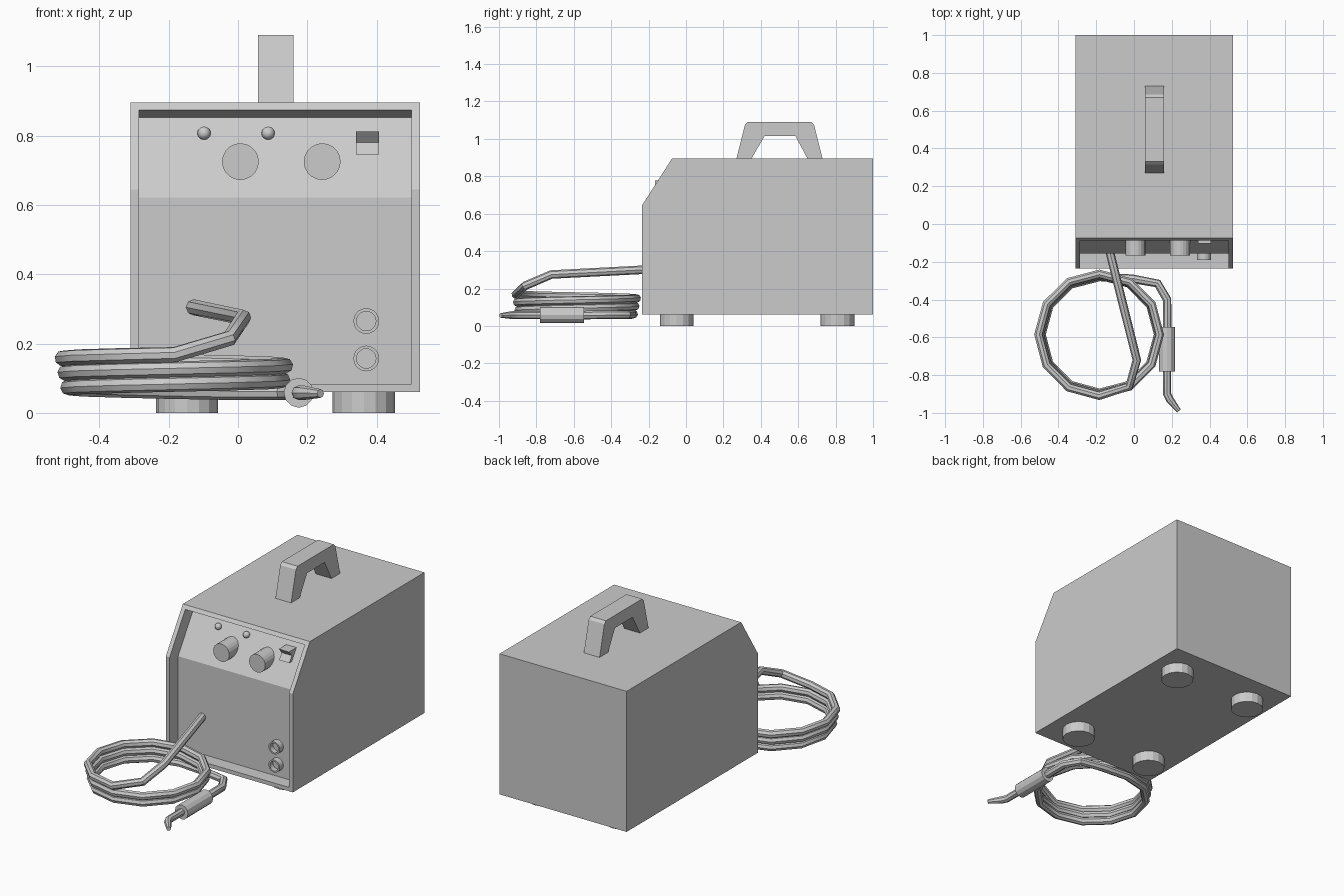
import bpy, bmesh, math
from mathutils import Matrix, Vector

cube = bpy.data.objects.get("Cube")
if cube:
    bpy.data.objects.remove(cube, do_unlink=True)

grey = bpy.data.materials.new("plain grey")
grey.use_nodes = True
COLOUR = (0.6, 0.6, 0.6, 1)
grey.diffuse_color = COLOUR
grey.node_tree.nodes["Principled BSDF"].inputs["Base Color"].default_value = COLOUR


def finish(bm, name, smooth=False):
    bmesh.ops.recalc_face_normals(bm, faces=bm.faces)
    mesh = bpy.data.meshes.new(name)
    bm.to_mesh(mesh)
    bm.free()
    mesh.materials.append(grey)
    if smooth:
        mesh.shade_smooth()
    obj = bpy.data.objects.new(name, mesh)
    bpy.context.collection.objects.link(obj)
    return obj


def prism(name, profile, x0, x1):
    """Extrude a (y, z) side profile across x."""
    bm = bmesh.new()
    face = bm.faces.new([bm.verts.new((x0, y, z)) for y, z in profile])
    out = bmesh.ops.extrude_face_region(bm, geom=[face])
    verts = [g for g in out["geom"] if isinstance(g, bmesh.types.BMVert)]
    bmesh.ops.translate(bm, verts=verts, vec=(x1 - x0, 0, 0))
    return finish(bm, name)


def cylinder(name, start, end, radius, sides, hollow=None):
    """Cylinder between two points; hollow = (wall, depth) sinks the end cap."""
    a, b = Vector(start), Vector(end)
    bm = bmesh.new()
    bmesh.ops.create_cone(bm, cap_ends=True, segments=sides, radius1=radius,
                          radius2=radius, depth=(b - a).length)
    turn = (b - a).to_track_quat('Z', 'Y').to_matrix().to_4x4()
    bmesh.ops.transform(bm, verts=bm.verts, matrix=Matrix.Translation((a + b) / 2) @ turn)
    if hollow:
        axis = (b - a).normalized()
        bm.normal_update()
        cap = max(bm.faces, key=lambda f: f.calc_center_median().dot(axis))
        bmesh.ops.inset_region(bm, faces=[cap], thickness=hollow[0])
        floor = bmesh.ops.extrude_discrete_faces(bm, faces=[cap])["faces"][0]
        bmesh.ops.translate(bm, verts=floor.verts, vec=-axis * hollow[1])
        # extrude_discrete_faces also builds the recess wall
    return finish(bm, name)


def tube(name, points, radius, scales=None):
    """Round tube along a straight-segment path."""
    curve = bpy.data.curves.new(name, 'CURVE')
    curve.dimensions = '3D'
    curve.bevel_depth = radius
    curve.bevel_resolution = 2
    curve.use_fill_caps = True
    spline = curve.splines.new('POLY')
    spline.points.add(len(points) - 1)
    for i, (pt, co) in enumerate(zip(spline.points, points)):
        pt.co = (*co, 1)
        pt.radius = scales[i] if scales else 1
    spline.use_smooth = True
    curve.materials.append(grey)
    obj = bpy.data.objects.new(name, curve)
    bpy.context.collection.objects.link(obj)
    bpy.ops.object.select_all(action='DESELECT')
    obj.select_set(True)
    bpy.context.view_layer.objects.active = obj
    bpy.ops.object.convert(target='MESH')
    bpy.ops.object.shade_smooth_by_angle(angle=math.radians(40))
    return obj


# Case with a sloped control face, recessed inside a thin rim
case = prism("case", [(-.235, .06), (-.235, .645), (-.075, .895), (1, .895), (1, .06)],
             -.31, .525)
cutter = prism("recess_cutter", [(-.155, .083), (-.155, .622), (-.007, .853),
                                 (-.088, .874), (-.3, .929), (-.3, .083)], -.285, .5)
cutter.hide_render = True
cut = case.modifiers.new("recess", 'BOOLEAN')
cut.operation = 'DIFFERENCE'
cut.solver = 'EXACT'
cut.object = cutter
bpy.ops.object.select_all(action='DESELECT')
case.select_set(True)
bpy.context.view_layer.objects.active = case
bpy.ops.object.modifier_apply(modifier=cut.name)
bpy.data.objects.remove(cutter, do_unlink=True)

# Carrying handle
prism("handle", [(.27, .894), (.315, 1.075), (.33, 1.09), (.67, 1.09), (.685, 1.075),
                 (.73, .894), (.65, .894), (.585, 1.015), (.42, 1.015), (.35, .894)],
      .057, .16)

# Feet
for side, x in (("right", -.147), ("left", .363)):
    for end, y in (("front", -.05), ("back", .81)):
        cylinder(f"{end}_{side}_foot", (x, y, .065), (x, y, 0), .09, 16)

# Control knobs and indicator lamps
for side, knob_x, lamp_x in (("right", .007, -.098), ("left", .243, .087)):
    cylinder(f"{side}_knob", (knob_x, -.04, .725), (knob_x, -.167, .725), .053, 20)
    bm = bmesh.new()
    bmesh.ops.create_uvsphere(bm, u_segments=16, v_segments=10, radius=.019)
    bmesh.ops.translate(bm, verts=bm.verts, vec=(lamp_x, -.045, .807))
    finish(bm, f"{side}_lamp", smooth=True)

# Rocker switch
prism("rocker_switch", [(-.02, .812), (-.103, .812), (-.075, .78), (-.1, .745), (-.06, .745)],
      .34, .407)

# Output sockets
for place, z in (("upper", .265), ("lower", .157)):
    cylinder(f"{place}_socket", (.37, -.14, z), (.37, -.19, z), .037, 20, hollow=(.009, .03))

# Cable: lead from the panel, coil on the floor, tail to the torch
path = [(-.13, -.14, .305), (.015, -.72, .275), (-.025, -.86, .215)]
TURNS, STEPS = 2.5, 12
for i in range(int(TURNS * STEPS) + 1):
    t = i / STEPS
    angle = -math.pi / 2 - math.tau * t
    r = .325 - .008 * t
    path.append((-.183 + r * math.cos(angle), -.585 + r * math.sin(angle), .168 - .042 * t))
path += [(-.01, -.29, .06), (.125, -.315, .06), (.175, -.4, .06), (.175, -.56, .058)]
tube("cable", path, .023)

# Torch grip and bent tapering nozzle
cylinder("torch_grip", (.175, -.545, .058), (.175, -.78, .058), .043, 12)
tube("torch_nozzle", [(.175, -.77, .058), (.175, -.9, .058), (.19, -.93, .058),
                      (.238, -.99, .056)], .021, [1, 1, 1, .6])
